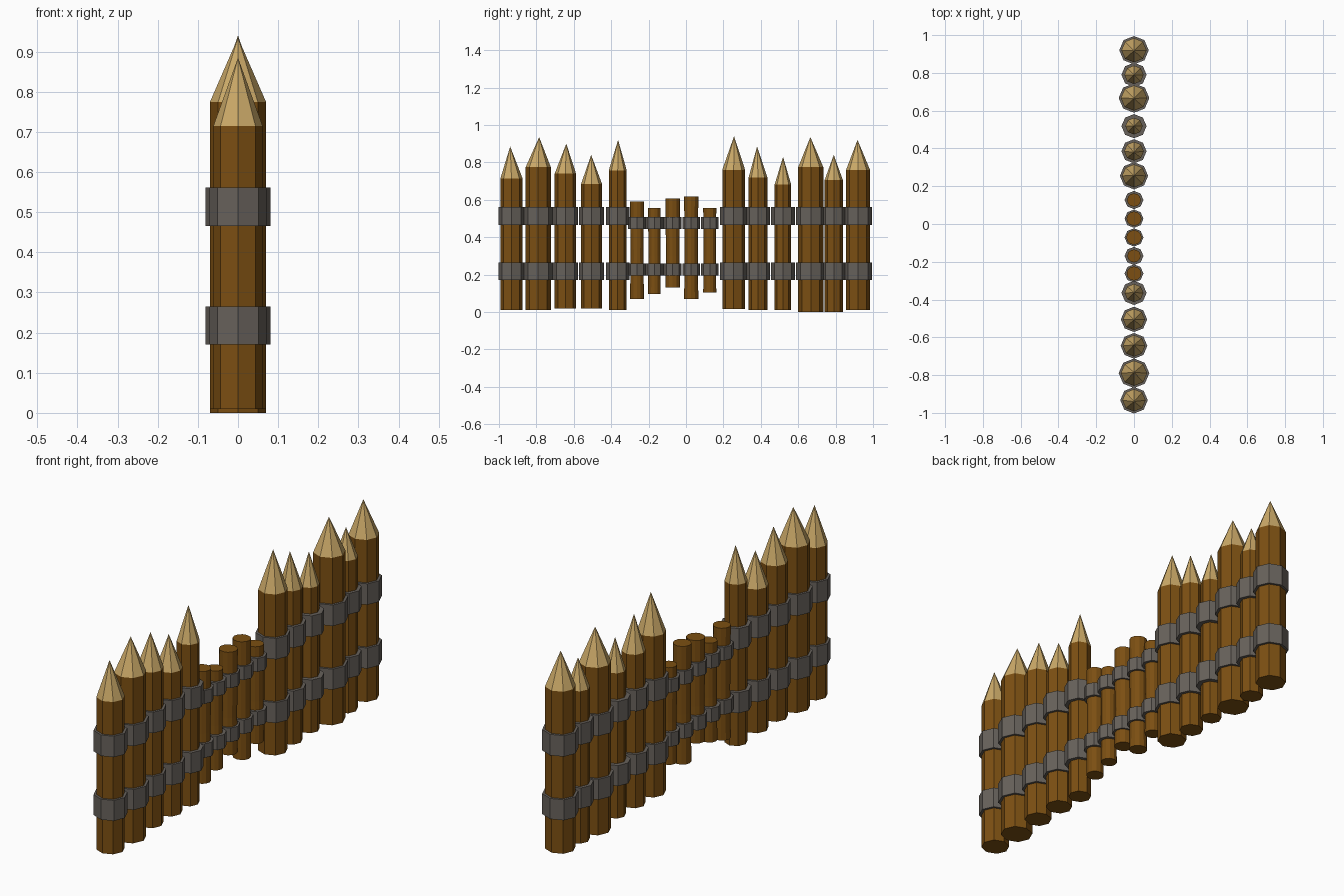
import bpy, bmesh, math

if "Cube" in bpy.data.objects:
    bpy.data.objects.remove(bpy.data.objects["Cube"])


def material(name, rgb):
    m = bpy.data.materials.new(name)
    m.diffuse_color = (*rgb, 1)
    m.use_nodes = True
    m.node_tree.nodes["Principled BSDF"].inputs["Base Color"].default_value = m.diffuse_color
    return m


BARK = material("brown bark", (0.20, 0.078, 0.006))
CUT = material("pale cut wood", (0.60, 0.40, 0.14))
IRON = material("grey iron", (0.135, 0.12, 0.105))
SX = 1.04  # logs are slightly deeper than wide


def loft(name, sides, rings, mats, tip=None, tip_from=None):
    """Stack rings of (y, z, radius); optional tip point (y, z)."""
    bm = bmesh.new()
    loops = []
    for y, z, r in rings:
        loops.append([bm.verts.new((SX * r * math.cos(2 * math.pi * i / sides),
                                    y + r * math.sin(2 * math.pi * i / sides), z))
                      for i in range(sides)])
    bm.faces.new(loops[0][::-1])
    for a, b in zip(loops, loops[1:]):
        for i in range(sides):
            j = (i + 1) % sides
            bm.faces.new((a[i], a[j], b[j], b[i]))
    top = loops[-1]
    if tip:
        apex = bm.verts.new((0, tip[0], tip[1]))
        for i in range(sides):
            f = bm.faces.new((top[i], top[(i + 1) % sides], apex))
            f.material_index = 1
    else:
        bm.faces.new(top)
    mesh = bpy.data.meshes.new(name)
    bm.to_mesh(mesh)
    bm.free()
    for m in mats:
        mesh.materials.append(m)
    ob = bpy.data.objects.new(name, mesh)
    bpy.context.collection.objects.link(ob)
    return ob


# sharpened stakes: y, radius, bottom, shoulder, tip y, tip z
stakes = [
    (-.933, .059, .01, .715, -.94, .885), (-.79, .067, .01, .775, -.785, .935),
    (-.645, .057, .02, .74, -.64, .90), (-.505, .056, .02, .685, -.507, .84),
    (-.365, .048, .01, .757, -.363, .92), (.255, .061, .015, .76, .257, .94),
    (.385, .050, .01, .72, .38, .885), (.518, .044, .01, .682, .519, .83),
    (.667, .067, 0, .775, .665, .935), (.79, .049, 0, .705, .79, .84),
    (.92, .064, .01, .76, .917, .92),
]
for y, r, z0, z1, ty, tz in stakes:
    loft("stake", 8, [(y, z0, r), (y, z1, r)], [BARK, CUT], tip=(ty, tz))
    for lo, hi in ((.17, .265), (.465, .562)):
        R = max(r + .011, .064)
        loft("stake_band", 8, [(y, lo, R), (y, hi, R)], [IRON])

# short blunt logs filling the gap: y, radius, bottom, top
logs = [(-.262, .037, .07, .59), (-.169, .034, .095, .555), (-.071, .039, .13, .607),
        (.028, .038, .07, .617), (.127, .035, .105, .555)]
for y, r, z0, z1 in logs:
    loft("short_log", 12, [(y, z0, r), (y, .3, r * .93), (y, z1, r)], [BARK])
    for lo, hi in ((.195, .26), (.445, .507)):
        loft("log_band", 8, [(y, lo, .048), (y, hi, .048)], [IRON])
